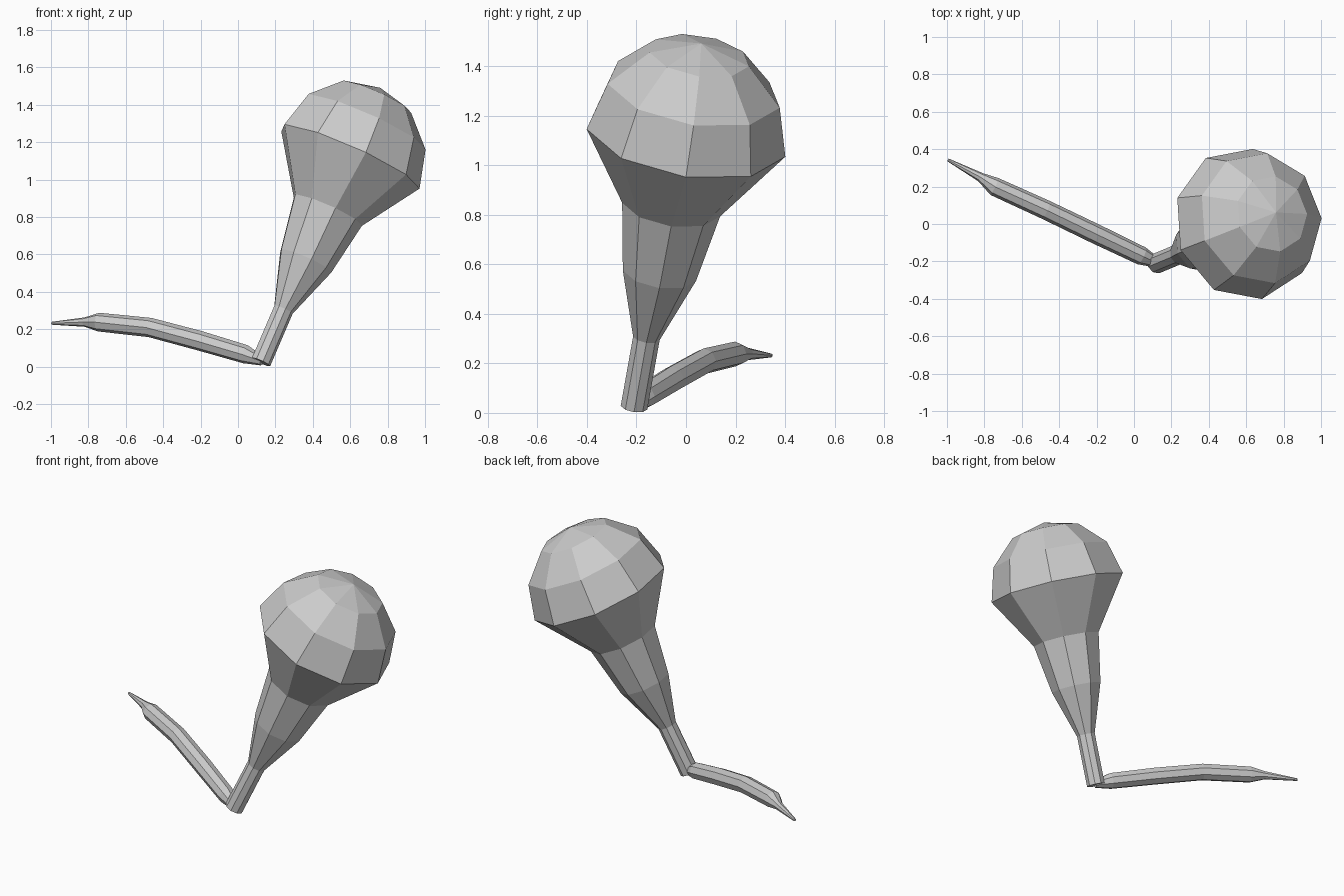
import bpy
import bmesh
from math import cos, sin, tau, radians
from mathutils import Vector

cube = bpy.data.objects.get("Cube")
if cube:
    bpy.data.objects.remove(cube, do_unlink=True)

grey = bpy.data.materials.new("plain grey")
grey.use_nodes = True
colour = (0.6, 0.6, 0.6, 1)
grey.diffuse_color = colour
grey.node_tree.nodes["Principled BSDF"].inputs["Base Color"].default_value = colour


def ring(bm, centre, radius, u, v, sides):
    return [bm.verts.new(centre + radius * (cos(tau * i / sides) * u + sin(tau * i / sides) * v))
            for i in range(sides)]


def bridge(bm, a, b):
    n = len(a)
    for i in range(n):
        j = (i + 1) % n
        bm.faces.new((a[i], a[j], b[j], b[i]))


def finish(bm, name):
    bmesh.ops.recalc_face_normals(bm, faces=bm.faces)
    mesh = bpy.data.meshes.new(name)
    bm.to_mesh(mesh)
    bm.free()
    mesh.materials.append(grey)
    obj = bpy.data.objects.new(name, mesh)
    bpy.context.collection.objects.link(obj)
    return obj


# Bud: nine-sided stalk flaring to a rim, closed by a dome, all on one tilted axis
SIDES = 9
axis = Vector((0.40, 0.15, 0.90)).normalized()
u = Vector((0.91, 0, -0.40))
u = (u - axis * u.dot(axis)).normalized()
v = axis.cross(u)
RIM, RIM_RADIUS = Vector((0.594, 0, 1.119)), 0.412
stalk = [
    ((0.122, -0.21, 0.025), 0.055),
    ((0.242, -0.16, 0.305), 0.055),
    ((0.36, -0.107, 0.565), 0.152),
    ((0.477, -0.06, 0.835), 0.203),
]
bm = bmesh.new()
rings = [ring(bm, Vector(c), r, u, v, SIDES) for c, r in stalk]
for angle in (0, 30, 60):
    a = radians(angle)
    rings.append(ring(bm, RIM + axis * RIM_RADIUS * sin(a), RIM_RADIUS * cos(a), u, v, SIDES))
for a, b in zip(rings, rings[1:]):
    bridge(bm, a, b)
bm.faces.new(rings[0])
pole = bm.verts.new(RIM + axis * RIM_RADIUS)
top = rings[-1]
for i in range(SIDES):
    bm.faces.new((top[i], top[(i + 1) % SIDES], pole))
finish(bm, "bud_and_stalk")

# Side shoot: arched eight-sided tube that narrows to a tip
shoot = [
    ((0.13, -0.21, 0.03), 0.025),
    ((0.04, -0.17, 0.066), 0.05),
    ((-0.20, -0.055, 0.137), 0.053),
    ((-0.47, 0.075, 0.209), 0.052),
    ((-0.745, 0.20, 0.238), 0.05),
    ((-0.82, 0.25, 0.238), 0.025),
    ((-0.995, 0.343, 0.232), 0.008),
]
points = [Vector(c) for c, r in shoot]
bm = bmesh.new()
rings = []
for i, (c, r) in enumerate(shoot):
    along = (points[min(i + 1, len(points) - 1)] - points[max(i - 1, 0)]).normalized()
    side = along.cross(Vector((0, 0, 1))).normalized()
    rings.append(ring(bm, points[i], r, side, side.cross(along), 8))
for a, b in zip(rings, rings[1:]):
    bridge(bm, a, b)
bm.faces.new(rings[0])
bm.faces.new(rings[-1])
finish(bm, "side_shoot")
